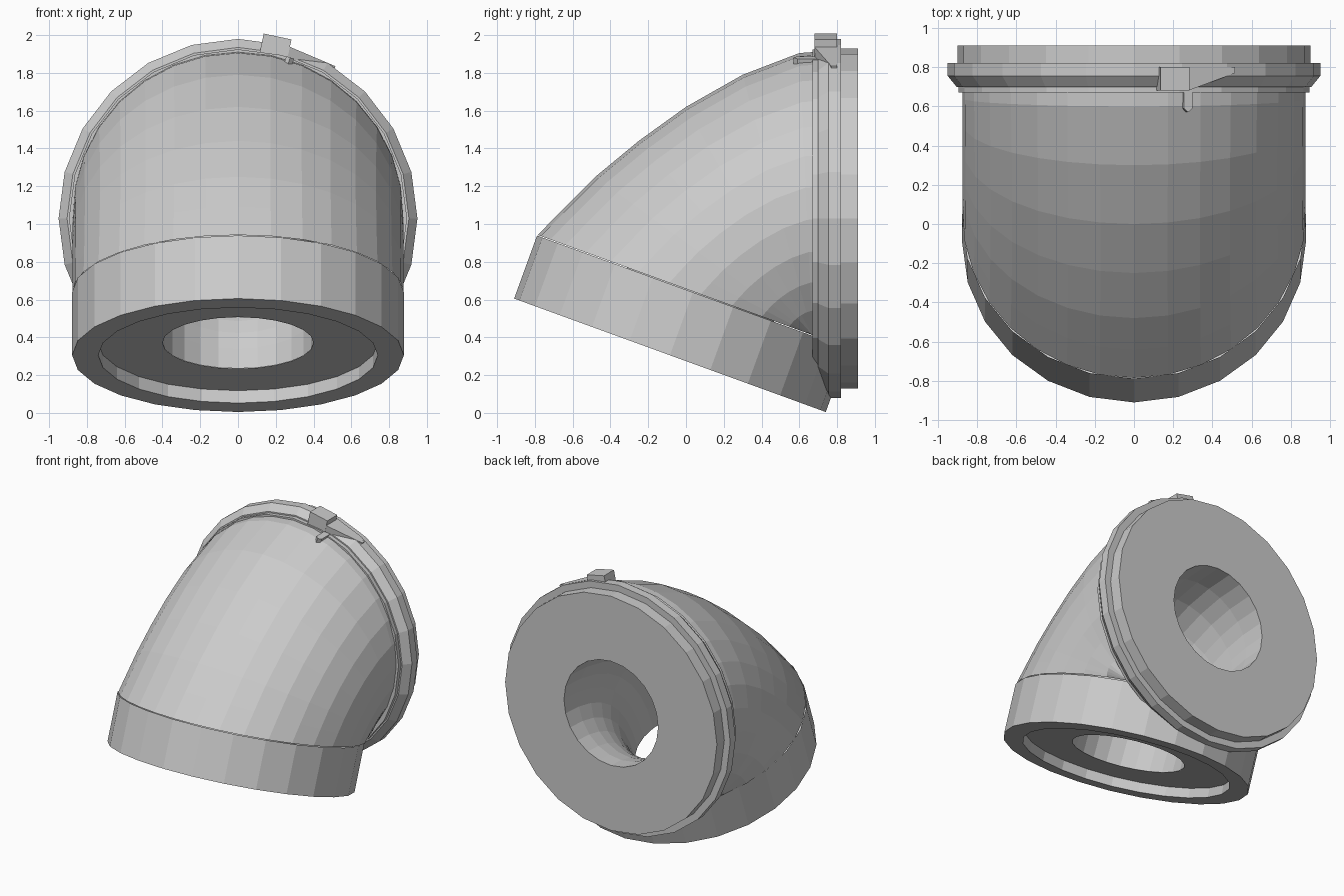
import bpy, bmesh
from math import sin, cos, pi, acos, radians
from mathutils import Vector, Matrix

cube = bpy.data.objects.get("Cube")
if cube:
    bpy.data.objects.remove(cube)

grey = bpy.data.materials.new("light_grey")
grey.use_nodes = True
grey.diffuse_color = (0.6, 0.6, 0.6, 1)
grey.node_tree.nodes["Principled BSDF"].inputs["Base Color"].default_value = (0.6, 0.6, 0.6, 1)

SIDES = 24
TILT = radians(20)
OUTLET = Vector((0, -0.085, 0.305))         # centre of the lower opening
OUT_AXIS = Vector((0, sin(TILT), cos(TILT)))
BACK_Z = 1.03                               # height of the flange axis


def loft(name, rings, closed=True, inward=False):
    """Skin a list of equally long point rings."""
    bm = bmesh.new()
    rows = [[bm.verts.new(p) for p in ring] for ring in rings]
    n = len(rows[0])
    for a, b in zip(rows, rows[1:]):
        for i in range(n if closed else n - 1):
            j = (i + 1) % n
            bm.faces.new((a[i], a[j], b[j], b[i]))
    bmesh.ops.recalc_face_normals(bm, faces=bm.faces)
    if inward:
        bmesh.ops.reverse_faces(bm, faces=bm.faces)
    return finish(name, bm)


def finish(name, bm):
    mesh = bpy.data.meshes.new(name)
    bm.to_mesh(mesh)
    bm.free()
    mesh.materials.append(grey)
    obj = bpy.data.objects.new(name, mesh)
    bpy.context.collection.objects.link(obj)
    return obj


def circle(centre, axis, radius):
    """Ring around an axis lying in the YZ plane."""
    up = Vector((1, 0, 0)).cross(axis)
    turns = [2 * pi * i / SIDES for i in range(SIDES)]
    return [centre + radius * (Vector((cos(t), 0, 0)) + up * sin(t)) for t in turns]


def prism(name, outline, low, high, angle):
    """Extrude a (tangent, y) outline radially at an angle around the flange."""
    bm = bmesh.new()
    face = bm.faces.new([bm.verts.new((u, y, low)) for u, y in outline])
    top = bmesh.ops.extrude_face_region(bm, geom=[face])["geom"]
    bmesh.ops.translate(bm, vec=(0, 0, high - low),
                        verts=[v for v in top if isinstance(v, bmesh.types.BMVert)])
    bmesh.ops.recalc_face_normals(bm, faces=bm.faces)
    bm.transform(Matrix.Translation((0, 0, BACK_Z)) @ Matrix.Rotation(angle, 4, 'Y'))
    return finish(name, bm)


# Lower collar with a recessed end
collar = [(0.878, 0.355), (0.878, 0), (0.74, 0), (0.74, 0.07), (0.4, 0.07)]
loft("lower_collar", [circle(OUTLET + OUT_AXIS * h, OUT_AXIS, r) for r, h in collar])

# Back flange, stepped and bevelled, with a plain end plate
Y = Vector((0, 1, 0))
flange = [(0.4, 0.91), (0.9, 0.91), (0.9, 0.82), (0.95, 0.82), (0.95, 0.755),
          (0.905, 0.70), (0.895, 0.70), (0.895, 0.67), (0.5, 0.67)]
loft("back_flange", [circle(Vector((0, y, BACK_Z)), Y, r) for r, y in flange])

# Elbow body: oval sections fanned around the inside of the bend
pivot = Vector((0, 0.67, 0.412))
spine = [(0.67, 1.91), (0.6, 1.905), (0.3, 1.79), (0, 1.62), (-0.25, 1.44),
         (-0.48, 1.25), (-0.64, 1.09), (-0.785, 0.942)]
sections = []
for y, z in spine:
    ray = Vector((0, y, z)) - pivot
    reach = ray.length
    half = (reach + 0.23) / 2
    mid = reach - half
    end = acos(-mid / half)
    angles = [end * (2 * i / SIDES - 1) for i in range(SIDES + 1)]
    sections.append([pivot + ray.normalized() * max(0, mid + half * cos(t))
                     + Vector((0.876 * sin(t), 0, 0)) for t in angles])
loft("elbow_body", sections, closed=False)

# Curved passage through the elbow
start = OUTLET + OUT_AXIS * 0.07
corner = Vector((0, 0.177, BACK_Z))
stop = Vector((0, 0.91, BACK_Z))
passage = []
for i in range(9):
    t = i / 8
    centre = start * (1 - t) ** 2 + corner * 2 * t * (1 - t) + stop * t * t
    tangent = ((corner - start) * (1 - t) + (stop - corner) * t).normalized()
    passage.append(circle(centre, tangent, 0.4))
loft("inner_passage", passage, inward=True)

# Latch on the flange: block, wedge and pin
prism("latch_block", [(-0.07, 0.8), (0.08, 0.8), (0.08, 0.68), (-0.07, 0.68)],
      0.86, 0.985, radians(12))
prism("latch_wedge", [(-0.16, 0.8), (0.16, 0.8), (0.16, 0.77), (-0.1, 0.68), (-0.16, 0.68)],
      0.86, 0.943, radians(23))
prism("latch_pin", [(-0.022, 0.7), (0.022, 0.7), (0.022, 0.59), (0, 0.57), (-0.022, 0.59)],
      0.85, 0.895, radians(18))
